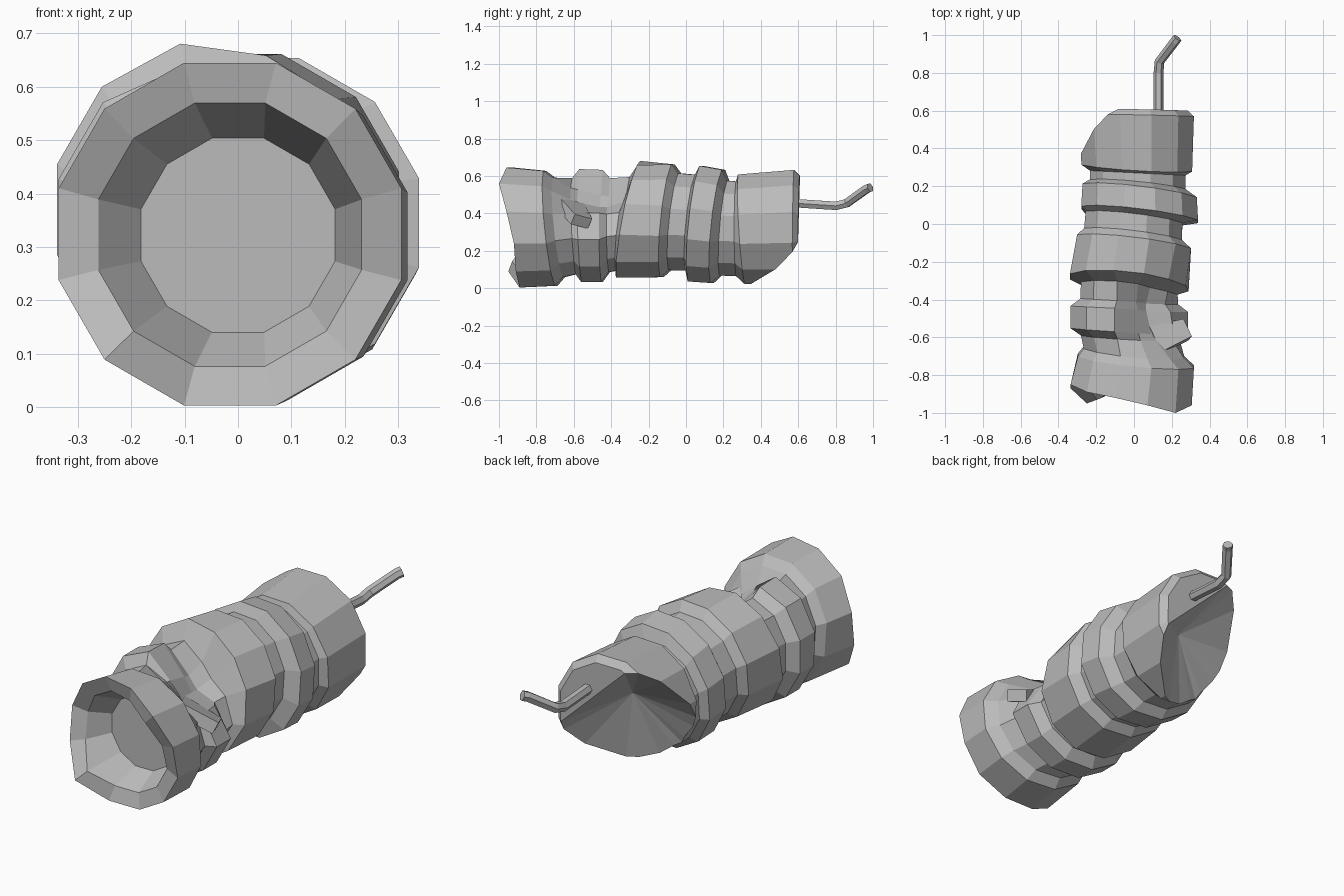
import bpy, bmesh, math
from mathutils import Vector, Euler

cube = bpy.data.objects.get("Cube")
if cube:
    bpy.data.objects.remove(cube)

grey = bpy.data.materials.new("plain grey")
grey.use_nodes = True
grey.diffuse_color = (0.5, 0.5, 0.5, 1)
grey.node_tree.nodes["Principled BSDF"].inputs["Base Color"].default_value = (0.5, 0.5, 0.5, 1)

SIDES = 12


def add_object(name, data):
    data.materials.append(grey)
    ob = bpy.data.objects.new(name, data)
    bpy.context.collection.objects.link(ob)
    return ob


def ring(bm, y, cx, cz, r, lean_x=0, lean_z=0, dent=0, wave=None):
    """One twelve-sided ring; it leans with x and z, and dents on the upper left."""
    verts = []
    for i in range(SIDES):
        a = math.radians(15 + 30 * i)
        dx, dz = r * math.cos(a), r * math.sin(a)
        yy = y + lean_x * dx + lean_z * dz + (wave[i] if wave else 0)
        off = min(abs(a - math.radians(53)) / math.radians(56), 1)
        k = 1 - dent * math.cos(off * math.pi / 2)
        verts.append(bm.verts.new((cx + dx * k, yy, cz + dz * k)))
    return verts


# crumpled body: one loft from the recessed floor to the back cap
lip = [-.05, -.09, -.05, -.01, .02, .06, .04, -.04, .02, .02, 0, -.01]
rings = [
    (-.75, 0, .322, .188),
    (-.89, -.015, .323, .255, 0, 0, 0, lip),
    (-.91, -.015, .324, .332, 0, 0, 0, lip),
    # front band and neck
    (-.725, .01, .32, .318, -.1, -.1),
    (-.68, 0, .325, .275, -.1, -.1),
    (-.6, -.02, .335, .27, -.05, -.05, .28),
    # second band and neck, crushed
    (-.565, -.025, .343, .322, -.05, -.03, .5),
    (-.45, -.025, .343, .322, -.05, 0, .62),
    (-.41, -.025, .345, .268, -.06, 0, .55),
    (-.34, -.025, .35, .265, -.1, .12, .42),
    # wide middle band and neck
    (-.31, -.025, .37, .325, -.1, .18, .1),
    (-.1, .0, .36, .312, -.12, .1),
    (-.06, -.005, .355, .268, -.12, .1),
    (.03, .0, .35, .265, -.12, .1),
    # fourth band and neck
    (.05, .03, .345, .32, -.12, .1),
    (.17, .03, .33, .313, -.12, .1),
    (.205, .02, .32, .262, -.1, .08),
    (.27, .02, .318, .262, -.05, 0),
    # back band and chamfered end
    (.3, .015, .315, .303, -.06, -.06),
    (.575, .01, .325, .318, -.02, .01),
    (.605, .01, .325, .285, -.02, .01),
]
bm = bmesh.new()
loops = [ring(bm, *r) for r in rings]
for a, b in zip(loops, loops[1:]):
    for i in range(SIDES):
        j = (i + 1) % SIDES
        bm.faces.new((a[i], a[j], b[j], b[i]))
bm.faces.new(loops[0])
bm.faces.new(loops[-1])

# broken lower corner at the back, with a concave torn face
normal = Vector((-0.72, 1.25, -0.8))
cut = bmesh.ops.bisect_plane(bm, geom=bm.verts[:] + bm.edges[:] + bm.faces[:], dist=1e-4,
                             plane_co=(.1, .375, .06), plane_no=normal, clear_outer=True)
edges = [e for e in cut["geom_cut"] if isinstance(e, bmesh.types.BMEdge)]
torn = bmesh.ops.contextual_create(bm, geom=edges)["faces"]
hub = bmesh.ops.poke(bm, faces=torn)["verts"]
for v in hub:
    v.co += Vector((0.05, -0.08, 0.08))
bmesh.ops.recalc_face_normals(bm, faces=bm.faces[:])
mesh = bpy.data.meshes.new("body")
bm.to_mesh(mesh)
bm.free()
add_object("body", mesh)

# bent flap left hanging over the hollow
bm = bmesh.new()
bmesh.ops.create_cube(bm, size=1)
for v in bm.verts:
    taper = 0.7 if v.co.x > 0 else 1
    v.co = Vector((v.co.x * 0.2, v.co.y * 0.15 * taper, v.co.z * 0.06))
    v.co.rotate(Euler((-0.25, 0.45, 0.35)))
    v.co += Vector((0.19, -0.59, 0.4))
mesh = bpy.data.meshes.new("torn_flap")
bm.to_mesh(mesh)
bm.free()
add_object("torn_flap", mesh)

# bent wire at the back
wire = bpy.data.curves.new("wire", "CURVE")
wire.dimensions = "3D"
wire.bevel_depth = 0.026
wire.bevel_resolution = 1
wire.use_fill_caps = True
path = [(.13, .5, .46), (.13, .8, .44), (.135, .86, .455), (.215, .965, .53), (.23, .985, .538)]
spline = wire.splines.new("POLY")
spline.points.add(len(path) - 1)
for p, co in zip(spline.points, path):
    p.co = (*co, 1)
spline.use_smooth = False
add_object("wire", wire)
